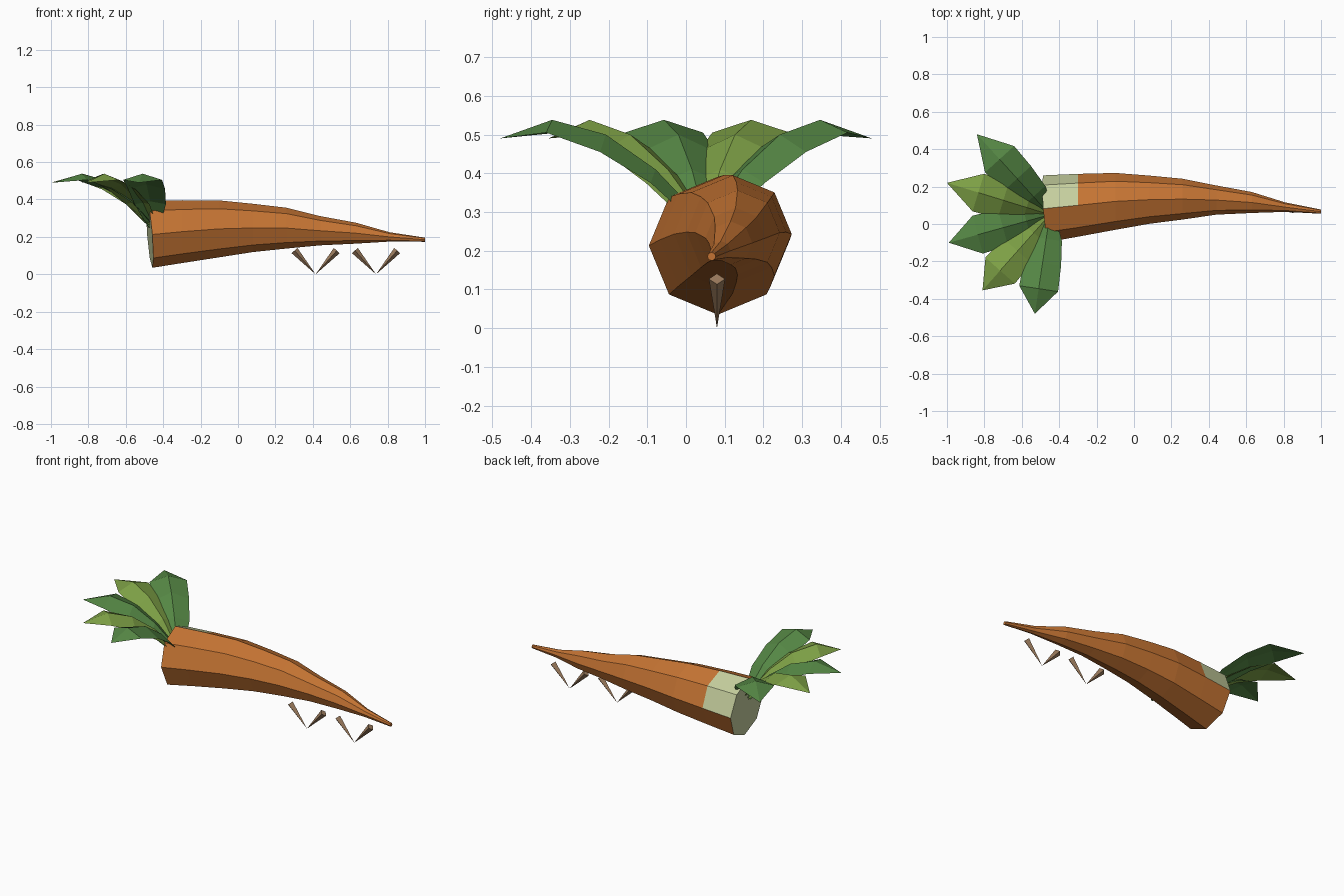
import bpy, bmesh, math
from mathutils import Vector

if "Cube" in bpy.data.objects:
    bpy.data.objects.remove(bpy.data.objects["Cube"])


def material(name, rgb):
    m = bpy.data.materials.new(name)
    m.diffuse_color = (*rgb, 1)
    m.use_nodes = True
    m.node_tree.nodes["Principled BSDF"].inputs["Base Color"].default_value = m.diffuse_color
    return m


ORANGE = material("carrot orange", (0.56, 0.175, 0.033))
PALE = material("pale green", (0.56, 0.62, 0.34))
DARK = material("leaf green", (0.09, 0.24, 0.058))
LIGHT = material("light leaf green", (0.205, 0.35, 0.06))
BROWN = material("root brown", (0.33, 0.20, 0.11))


def finish(name, bm, *mats):
    bmesh.ops.recalc_face_normals(bm, faces=bm.faces)
    me = bpy.data.meshes.new(name)
    bm.to_mesh(me)
    bm.free()
    for m in mats:
        me.materials.append(m)
    ob = bpy.data.objects.new(name, me)
    bpy.context.collection.objects.link(ob)
    return ob


# Carrot body: octagonal rings along a gently bent path (x, y, z, radius)
RINGS = [(-0.472, 0.082, 0.213, 0.178), (-0.30, 0.10, 0.228, 0.168),
         (-0.10, 0.121, 0.243, 0.152), (0.08, 0.13, 0.248, 0.129),
         (0.26, 0.133, 0.247, 0.109), (0.44, 0.128, 0.233, 0.078),
         (0.63, 0.115, 0.220, 0.056), (0.81, 0.09, 0.20, 0.025),
         (1.0, 0.066, 0.185, 0.011)]
bm = bmesh.new()
rows = []
for i, (x, y, z, r) in enumerate(RINGS):
    row = []
    for k in range(8):
        c, s = math.cos(k * math.pi / 4), math.sin(k * math.pi / 4)
        tilt = 0.014 * (c + s) if i == 0 else 0
        row.append(bm.verts.new((x - tilt, y + r * c, z + r * s)))
    rows.append(row)
for i in range(len(rows) - 1):
    for k in range(8):
        n = (k + 1) % 8
        f = bm.faces.new((rows[i][k], rows[i][n], rows[i + 1][n], rows[i + 1][k]))
        f.material_index = 1 if i == 0 and k < 2 else 0  # pale shoulder patch
bm.faces.new(rows[0]).material_index = 1  # pale crown end
bm.faces.new(rows[-1])
finish("carrot_body", bm, ORANGE, PALE)

# Leaves: ridged blades fanned from the crown (distance, half width, edge z, ridge z)
BLADE = [(0.0, 0.03, 0.25, 0.275), (0.13, 0.085, 0.375, 0.41),
         (0.26, 0.10, 0.455, 0.50), (0.40, 0.105, 0.505, 0.538)]
CROWN = Vector((-0.45, 0.05, 0))
TIPS = [(-0.84, 0.48), (-1.0, 0.22), (-0.99, -0.10), (-0.81, -0.355), (-0.53, -0.48)]
for j, (tx, ty) in enumerate(TIPS):
    tip_at = Vector((tx, ty, 0))
    out = (tip_at - CROWN).normalized()
    side = Vector((-out.y, out.x, 0))
    up = Vector((0, 0, 1))
    bm = bmesh.new()
    rows = []
    for d, w, ze, zr in BLADE:
        p = CROWN + out * d
        rows.append([bm.verts.new(p + side * w + up * ze),
                     bm.verts.new(p + up * zr),
                     bm.verts.new(p - side * w + up * ze),
                     bm.verts.new(p + up * (zr - 0.02))])
    tip = bm.verts.new(tip_at + up * 0.49)
    for a, b in zip(rows, rows[1:]):
        for k in range(4):
            n = (k + 1) % 4
            bm.faces.new((a[k], a[n], b[n], b[k]))
    for k in range(4):
        bm.faces.new((rows[-1][k], rows[-1][(k + 1) % 4], tip))
    bm.faces.new(rows[0])
    finish(f"leaf_{j + 1}", bm, LIGHT if j % 2 else DARK)

# Rootlets: two pairs of four-sided spikes, each pair meeting at the ground
for pair, x0 in enumerate((0.415, 0.738)):
    for label, sgn in (("left", -1), ("right", 1)):
        foot = Vector((x0, 0.08, 0.0))
        top = Vector((x0 + sgn * 0.113, 0.08, 0.127))
        axis = (top - foot).normalized()
        across = Vector((0, 1, 0))
        third = axis.cross(across)
        bm = bmesh.new()
        ring = [bm.verts.new(top + (across * math.cos(a) + third * math.sin(a)) * 0.021)
                for a in (k * math.pi / 2 for k in range(4))]
        point = bm.verts.new(foot)
        for k in range(4):
            bm.faces.new((ring[k], ring[(k + 1) % 4], point))
        bm.faces.new(ring)
        finish(f"rootlet_{pair + 1}_{label}", bm, BROWN)
